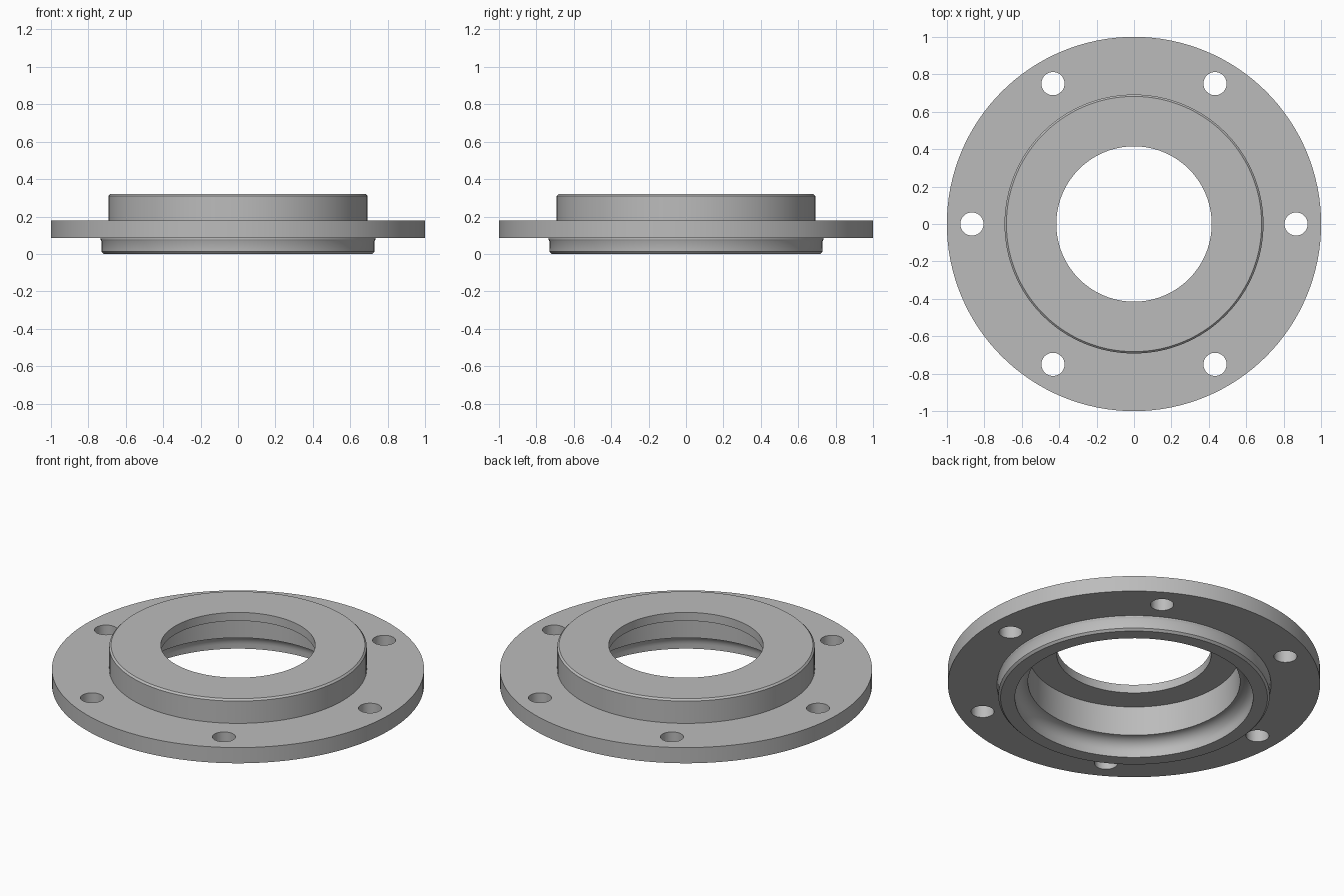
import bpy, bmesh, math

if "Cube" in bpy.data.objects:
    bpy.data.objects.remove(bpy.data.objects["Cube"])

SEG = 128

# Flat grey metal
metal = bpy.data.materials.new("grey metal")
metal.diffuse_color = (0.5, 0.5, 0.5, 1)
metal.use_nodes = True
metal.node_tree.nodes["Principled BSDF"].inputs["Base Color"].default_value = metal.diffuse_color


def lathe(name, profile):
    """Spin a closed (radius, z) profile around the z axis."""
    bm = bmesh.new()
    rings = []
    for i in range(SEG):
        a = 2 * math.pi * i / SEG
        rings.append([bm.verts.new((r * math.cos(a), r * math.sin(a), z)) for r, z in profile])
    n = len(profile)
    for i in range(SEG):
        a, b = rings[i], rings[(i + 1) % SEG]
        for j in range(n):
            k = (j + 1) % n
            bm.faces.new((a[j], b[j], b[k], a[k]))
    bmesh.ops.recalc_face_normals(bm, faces=bm.faces)
    mesh = bpy.data.meshes.new(name)
    bm.to_mesh(mesh)
    bm.free()
    obj = bpy.data.objects.new(name, mesh)
    bpy.context.collection.objects.link(obj)
    mesh.materials.append(metal)
    return obj


# Rounded inner corner between the lower recess and the seal pocket
COVE = 0.07
cove = [(0.64 - COVE + COVE * math.cos(t), 0.027 + COVE * math.sin(t))
        for t in (math.radians(90 * s / 8) for s in range(9))]

# Outer side from bottom to top, then the stepped bore back down
profile = [
    (0.717, 0), (0.729, 0.012), (0.730, 0.068), (0.736, 0.078), (0.736, 0.085),  # spigot
    (1, 0.085), (1, 0.178),                                                     # flange
    (0.692, 0.178), (0.692, 0.31), (0.682, 0.32),                               # hub
    (0.415, 0.32), (0.415, 0.27), (0.567, 0.27),                                # bore, pocket
] + cove[::-1] + [(0.64, 0)]
flange = lathe("bearing_flange", profile)

# Bolt hole cutters, six around the flange
bm = bmesh.new()
for i in range(6):
    a = math.radians(60 * i)
    made = bmesh.ops.create_cone(bm, cap_ends=True, segments=40, radius1=0.062, radius2=0.062, depth=0.3)
    bmesh.ops.translate(bm, verts=made["verts"],
                        vec=(0.866 * math.cos(a), 0.866 * math.sin(a), 0.13))
cut_mesh = bpy.data.meshes.new("bolt_hole_cutters")
bm.to_mesh(cut_mesh)
bm.free()
cut_mesh.materials.append(metal)
cutters = bpy.data.objects.new("bolt_hole_cutters", cut_mesh)
bpy.context.collection.objects.link(cutters)
cutters.hide_render = True
cutters.hide_set(True)

bpy.context.view_layer.objects.active = flange
flange.select_set(True)
mod = flange.modifiers.new("bolt_holes", "BOOLEAN")
mod.operation = 'DIFFERENCE'
mod.solver = 'EXACT'
mod.object = cutters
bpy.ops.object.modifier_apply(modifier=mod.name)
bpy.data.objects.remove(cutters)

# Smooth curved walls, keep machined edges crisp
bpy.ops.object.shade_smooth_by_angle(angle=math.radians(30))
